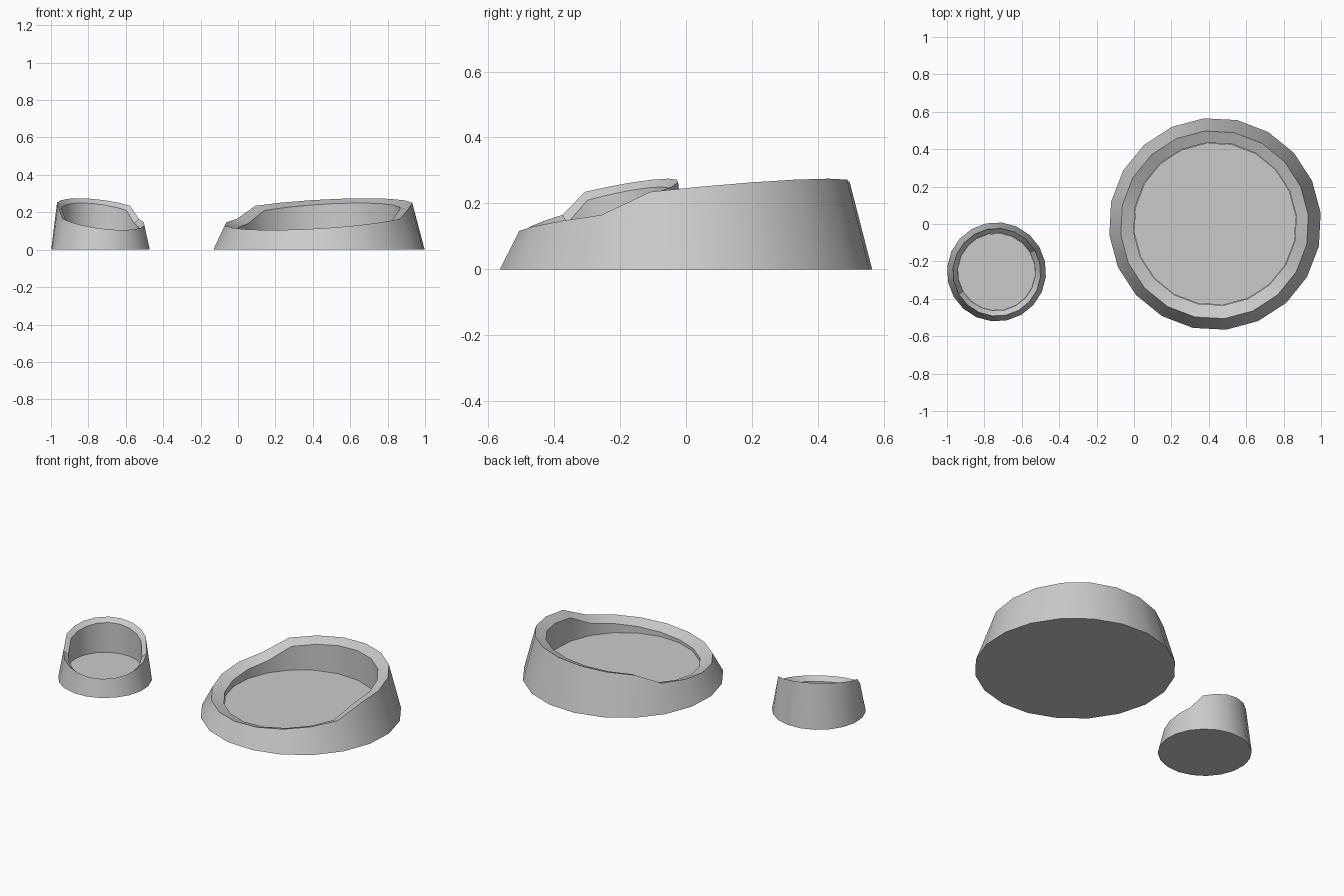
import bpy, bmesh
from math import cos, sin, pi, radians

if "Cube" in bpy.data.objects:
    bpy.data.objects.remove(bpy.data.objects["Cube"])

SIDES = 20


def rim_height(c):
    # two tilted levels: tall back arc and scooped front arc
    return 0.217 + 0.058 * c if c > 0.2 else 0.165 + 0.06 * c


def bowl(name, cx, cy, axis_deg, r_base, r_rim, r_in, shift):
    bm = bmesh.new()
    axis = radians(axis_deg)          # direction of the highest rim point
    ax, ay = cos(axis), sin(axis)

    def ring(radius, height, off=0.0):
        verts = []
        for i in range(SIDES):
            t = 2 * pi * i / SIDES
            a = axis + t
            verts.append(bm.verts.new((cx + radius * cos(a) - off * ax,
                                       cy + radius * sin(a) - off * ay,
                                       height(round(cos(t), 5)))))
        return verts

    # base, outer rim, sloping inner rim, inner wall foot
    rings = [
        ring(r_base, lambda c: 0.0),
        ring(r_rim, rim_height, shift),
        ring(r_in, lambda c: rim_height(c) - 0.025),
        ring(r_in, lambda c: 0.045),
    ]
    for lo, hi in zip(rings, rings[1:]):
        for i in range(SIDES):
            j = (i + 1) % SIDES
            bm.faces.new((lo[i], lo[j], hi[j], hi[i]))
    bm.faces.new(rings[0][::-1])      # underside
    bm.faces.new(rings[-1])           # floor
    bmesh.ops.recalc_face_normals(bm, faces=bm.faces)
    # contents: flat disc resting just above the floor
    bm.faces.new(ring(r_in * 0.995, lambda c: 0.065))

    mesh = bpy.data.meshes.new(name)
    bm.to_mesh(mesh)
    bm.free()
    ob = bpy.data.objects.new(name, mesh)
    bpy.context.collection.objects.link(ob)
    bpy.ops.object.select_all(action='DESELECT')
    ob.select_set(True)
    bpy.context.view_layer.objects.active = ob
    bpy.ops.object.shade_smooth_by_angle(angle=radians(30))


# large bowl dips to the front left, small bowl to the front right
bowl("large_bowl", 0.433, 0.0, 60, 0.568, 0.504, 0.437, 0.005)
bowl("small_bowl", -0.735, -0.256, 120, 0.265, 0.235, 0.208, 0.002)
